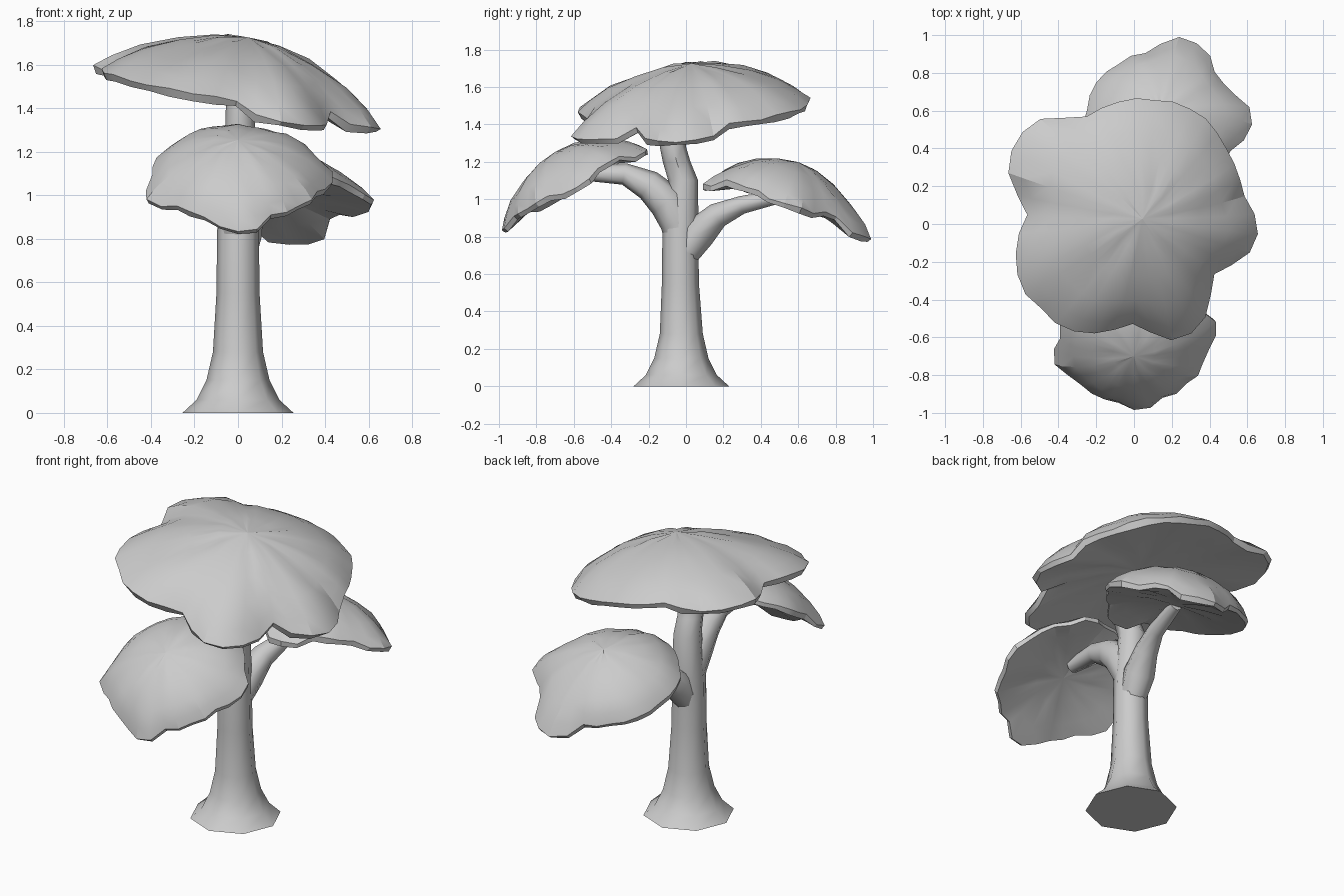
import bpy, bmesh, random
from math import cos, sin, pi, radians, sqrt
from mathutils import Vector, Euler

if "Cube" in bpy.data.objects:
    bpy.data.objects.remove(bpy.data.objects["Cube"])

random.seed(4)


def finish(name, bm, angle):
    bmesh.ops.recalc_face_normals(bm, faces=bm.faces)
    me = bpy.data.meshes.new(name)
    bm.to_mesh(me)
    bm.free()
    ob = bpy.data.objects.new(name, me)
    bpy.context.collection.objects.link(ob)
    bpy.ops.object.select_all(action='DESELECT')
    ob.select_set(True)
    bpy.context.view_layer.objects.active = ob
    bpy.ops.object.shade_smooth_by_angle(angle=radians(angle))
    return ob


def bridge(bm, a, b):
    n = len(a)
    for i in range(n):
        j = (i + 1) % n
        bm.faces.new((a[i], a[j], b[j], b[i]))


# Tapered eight-sided limb through (x, y, z, radius) points
def limb(name, pts, sides=8):
    bm = bmesh.new()
    P = [Vector(p[:3]) for p in pts]
    rings = []
    for k, p in enumerate(pts):
        t = (P[min(k + 1, len(P) - 1)] - P[max(k - 1, 0)]).normalized()
        if name == "trunk":
            t = Vector((0, 0, 1))
        u = Vector((1, 0, 0))
        u = (u - t * u.dot(t)).normalized()
        v = t.cross(u)
        rings.append([bm.verts.new(P[k] + p[3] * (u * cos(2 * pi * i / sides) + v * sin(2 * pi * i / sides)))
                      for i in range(sides)])
    for a, b in zip(rings, rings[1:]):
        bridge(bm, a, b)
    bm.faces.new(rings[0])
    bm.faces.new(rings[-1])
    return finish(name, bm, 46)


# Distance to the outer edge of the overlapping discs (x, y, radius, drop) along an angle
def outline(discs, a):
    best = (0.05, 0)
    for x, y, r, dz in discs:
        b = x * cos(a) + y * sin(a)
        q = r * r - x * x - y * y + b * b
        if q >= 0 and b + sqrt(q) > best[0]:
            best = (b + sqrt(q), dz)
    return best


# Dome profile (share of radius, share of height): top, rim, then hollow underside
PROFILE = [(.28, .93), (.55, .76), (.78, .52), (.92, .27), (1, .06), (.98, -.06), (.75, .0), (.4, .08)]


# Lobed leaf canopy; tilt lowers the +x / +y side (degrees)
def canopy(name, centre, h, tilt_x, tilt_y, discs, sides=32):
    bm = bmesh.new()
    rot = Euler((radians(-tilt_y), radians(tilt_x), 0)).to_matrix()
    c = Vector(centre)
    core = discs[0][2]
    rim = [outline(discs, 2 * pi * i / sides) for i in range(sides)]
    rim = [(r * random.uniform(.98, 1.02), dz) for r, dz in rim]
    rings = []
    for s, z in PROFILE:
        ring = []
        for i, (r, dz) in enumerate(rim):
            a = 2 * pi * i / sides
            w = s * (core + (r - core) * s ** 2)          # rounder towards the crown
            hz = h * (z + random.uniform(-.025, .025)) + dz * s ** 3
            ring.append(bm.verts.new(c + rot @ Vector((w * cos(a), w * sin(a), hz))))
        rings.append(ring)
    for a, b in zip(rings, rings[1:]):
        bridge(bm, a, b)
    for ring, z in ((rings[0], 1.0), (rings[-1], .1)):
        tip = bm.verts.new(c + rot @ Vector((0, 0, h * z)))
        for i in range(sides):
            bm.faces.new((ring[i], ring[(i + 1) % sides], tip))
    return finish(name, bm, 24)


# Trunk and branches
limb("trunk", [(0, -.025, 0, .255), (0, -.025, .06, .19), (0, -.025, .15, .145), (0, -.025, .28, .115),
               (0, -.03, .55, .099), (0, -.03, .83, .096), (0, -.015, 1.1, .08), (0.005, -.05, 1.2, .074),
               (0.01, -.07, 1.28, .07), (0.01, -.07, 1.52, .062)])
limb("front_branch", [(0, -.02, .74, .08), (0, -.045, .87, .092), (0, -.1, .985, .1), (0, -.2, 1.075, .082),
                      (0, -.33, 1.135, .058), (0, -.53, 1.14, .042)])
limb("back_branch", [(0, -.02, .69, .075), (.02, .07, .82, .09), (.05, .17, .915, .068),
                     (.09, .3, .97, .048), (.13, .52, 1.02, .036)])

# Leaf canopies: main disc first, then the lobes round its edge
canopy("top_canopy", (0, .05, 1.47), .26, 10, -5,
       [(.03, .07, .55, 0), (-.2, -.2, .43, .0), (.2, -.43, .23, -.05), (.44, -.06, .23, -.05),
        (-.39, .24, .28, -.03)], 40)
canopy("front_canopy", (0, -.6, 1.08), .2, 0, -30,
       [(0, 0, .4, 0), (-.26, -.1, .17, -.03), (.28, .02, .16, -.03), (.02, -.32, .14, -.03),
        (.1, .28, .15, -.05)])
canopy("back_canopy", (.14, .53, .985), .225, 0, 18,
       [(0, 0, .4, 0), (.1, .33, .17, -.06), (.32, .02, .17, -.02), (.05, -.29, .16, -.06)])
